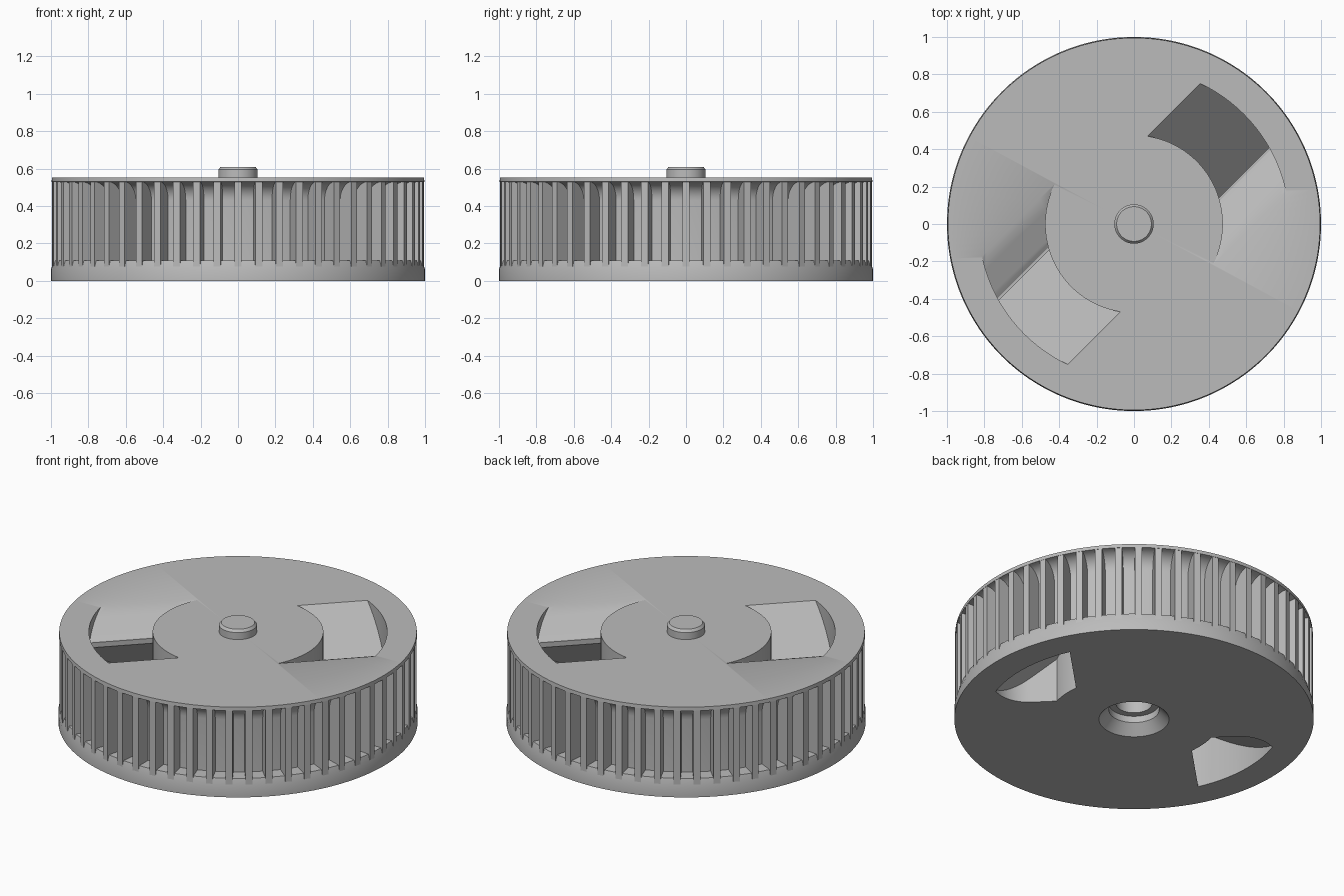
import bpy, bmesh, math
from mathutils import Matrix

cube = bpy.data.objects.get("Cube")
if cube:
    bpy.data.objects.remove(cube, do_unlink=True)

grey = bpy.data.materials.new("plain_grey")
grey.use_nodes = True
grey.diffuse_color = (0.5, 0.5, 0.5, 1)
grey.node_tree.nodes["Principled BSDF"].inputs["Base Color"].default_value = (0.5, 0.5, 0.5, 1)


def make_object(name, bm):
    bmesh.ops.recalc_face_normals(bm, faces=bm.faces)
    mesh = bpy.data.meshes.new(name)
    bm.to_mesh(mesh)
    bm.free()
    mesh.materials.append(grey)
    obj = bpy.data.objects.new(name, mesh)
    bpy.context.collection.objects.link(obj)
    return obj


def lathe(name, profile, closed=False, steps=168):
    """Spin an (r, z) profile around the z axis."""
    bm = bmesh.new()
    verts = [bm.verts.new((r, 0, z)) for r, z in profile]
    pairs = list(zip(verts, verts[1:]))
    if closed:
        pairs.append((verts[-1], verts[0]))
    edges = [bm.edges.new(p) for p in pairs]
    bmesh.ops.spin(bm, geom=verts + edges, cent=(0, 0, 0), axis=(0, 0, 1),
                   angle=2 * math.pi, steps=steps)
    bmesh.ops.remove_doubles(bm, verts=bm.verts, dist=1e-5)
    return make_object(name, bm)


def add_prism(bm, points, depth):
    """Add a solid made by pushing a flat outline of 3D points along depth."""
    face = bm.faces.new([bm.verts.new(p) for p in points])
    out = bmesh.ops.extrude_face_region(bm, geom=[face])
    moved = [v for v in out["geom"] if isinstance(v, bmesh.types.BMVert)]
    bmesh.ops.translate(bm, verts=moved, vec=depth)


def prism(name, points, depth):
    bm = bmesh.new()
    add_prism(bm, points, depth)
    return make_object(name, bm)


def boolean(target, tool, operation):
    """Apply a boolean and throw the tool away."""
    mod = target.modifiers.new("cut", 'BOOLEAN')
    mod.object, mod.operation, mod.solver = tool, operation, 'EXACT'
    bpy.context.view_layer.objects.active = target
    bpy.ops.object.modifier_apply(modifier=mod.name)
    bpy.data.objects.remove(tool, do_unlink=True)


def arc(cx, cy, radius, start, end, count):
    angles = [math.radians(start + (end - start) * i / count) for i in range(count + 1)]
    return [(cx + radius * math.cos(a), cy + radius * math.sin(a)) for a in angles]


def slot_ring():
    return lathe("slot_ring", [(0.475, -0.1), (0.83, -0.1), (0.83, 0.7), (0.475, 0.7)], closed=True)


# Body: stepped socket below, base band, recessed side with a curved top, lip and pin
body = lathe("wheel_body",
             [(0, 0.2), (0.1, 0.2), (0.1, 0.1), (0.14, 0.1), (0.14, 0.06), (0.195, 0),
              (1, 0), (1, 0.06), (0.985, 0.11), (0.9, 0.11)]
             + arc(1.0, 0.43, 0.1, 180, 92, 8)
             + [(0.995, 0.552), (0.105, 0.552), (0.105, 0.595), (0.093, 0.61), (0, 0.61)])

# Two opposite slots, each a shallow ramp leading into a slanted through channel
for turn in (45, 225):
    ramp = prism("ramp_cutter", [(0.05, v, z) for v, z in
                 ((-0.473, 0.562), (-0.26, 0.462), (-0.235, 0.445), (0, 0.445), (0, 0.562))],
                 (1, 0, 0))
    channel = prism("channel_cutter", [(0.05, v, z) for v, z in
                    ((0.291, 0.562), (-0.301, -0.01), (-0.77, -0.01), (-0.222, 0.415),
                     (-0.222, 0.562))],
                    (1, 0, 0))
    outline = arc(0.44, -0.55, 0.2, 180, 270, 12) + [(1.1, -0.75), (1.1, 0.5), (0.24, 0.5)]
    rounded_end = prism("rounded_end", [(u, v, -0.2) for u, v in outline], (0, 0, 1))
    boolean(channel, rounded_end, 'INTERSECT')
    for cutter in (ramp, channel):
        boolean(cutter, slot_ring(), 'INTERSECT')
        cutter.data.transform(Matrix.Rotation(math.radians(turn), 4, 'Z'))
        boolean(body, cutter, 'DIFFERENCE')

# Upright ribs around the side
rib_count, half_width = 56, 0.019
bm = bmesh.new()
for i in range(rib_count):
    before = len(bm.verts)
    add_prism(bm, [(r, -half_width, z) for r, z in
              ((0.87, 0.05), (0.995, 0.05), (0.995, 0.54), (0.87, 0.54))],
              (0, 2 * half_width, 0))
    bm.verts.ensure_lookup_table()
    bmesh.ops.rotate(bm, verts=bm.verts[before:], cent=(0, 0, 0),
                     matrix=Matrix.Rotation(2 * math.pi * i / rib_count, 3, 'Z'))
ribs = make_object("side_ribs", bm)

# Smooth the round surfaces and keep the edges crisp
for obj in (body, ribs):
    bpy.ops.object.select_all(action='DESELECT')
    obj.select_set(True)
    bpy.context.view_layer.objects.active = obj
    bpy.ops.object.shade_smooth_by_angle(angle=math.radians(30))
